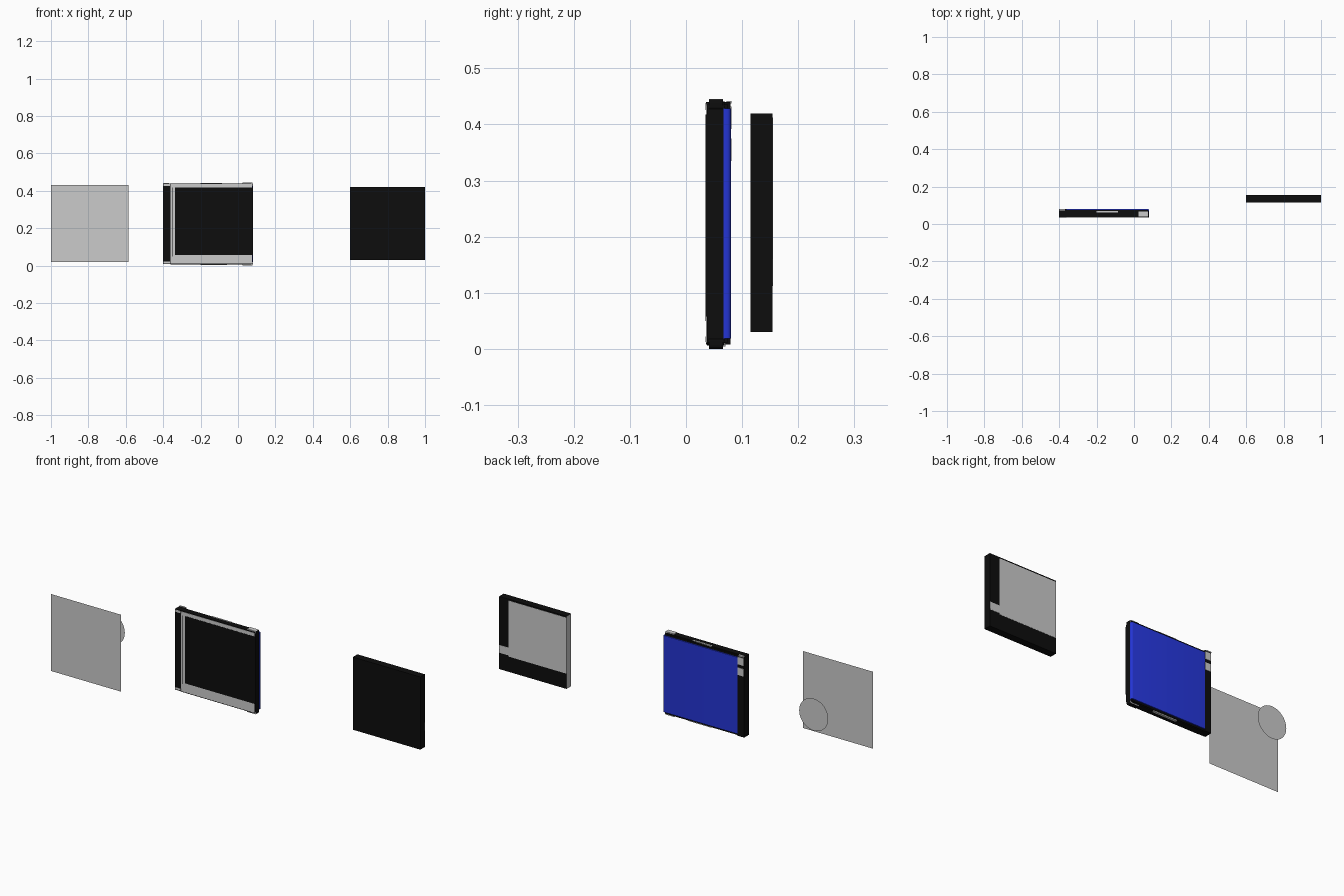
import bpy, bmesh, math
from mathutils import Matrix, Vector

if "Cube" in bpy.data.objects:
    bpy.data.objects.remove(bpy.data.objects["Cube"])


def material(name, rgb):
    m = bpy.data.materials.new(name)
    m.diffuse_color = (*rgb, 1)
    m.use_nodes = True
    m.node_tree.nodes["Principled BSDF"].inputs["Base Color"].default_value = m.diffuse_color
    return m


BLACK = material("black", (0.004, 0.004, 0.004))
GREY = material("light grey", (0.6, 0.6, 0.6))
BLUE = material("blue", (0.018, 0.036, 0.68))


def finish(name, bm, mats):
    me = bpy.data.meshes.new(name)
    bm.to_mesh(me)
    bm.free()
    for m in mats:
        me.materials.append(m)
    ob = bpy.data.objects.new(name, me)
    bpy.context.collection.objects.link(ob)
    return ob


def box(name, x, y, z, *mats, rule=None, bevel=0, bevel_if=None):
    """Box from three ranges; rule maps a face normal to a material index."""
    bm = bmesh.new()
    bmesh.ops.create_cube(bm, size=1)
    size = [r[1] - r[0] for r in (x, y, z)]
    mid = Vector([(r[0] + r[1]) / 2 for r in (x, y, z)])
    bmesh.ops.transform(bm, verts=bm.verts,
                        matrix=Matrix.Translation(mid) @ Matrix.Diagonal((*size, 1)))
    if bevel:
        edges = [e for e in bm.edges
                 if bevel_if((e.verts[0].co + e.verts[1].co) / 2 - mid, e)]
        bmesh.ops.bevel(bm, geom=edges, offset=bevel, segments=3,
                        profile=0.5, affect='EDGES')
    bm.normal_update()
    if rule:
        for f in bm.faces:
            f.material_index = rule(f.normal)
    return finish(name, bm, mats)


# Flat backing sheet, a single face towards the front
bm = bmesh.new()
bm.faces.new([bm.verts.new(c) for c in
              ((-1, -.155, .02), (-.585, -.155, .02), (-.585, -.155, .432), (-1, -.155, .432))])
finish("backing_sheet", bm, [GREY])

# Flat disc behind the sheet
bm = bmesh.new()
bmesh.ops.create_circle(bm, cap_ends=True, segments=48, radius=.086,
                        matrix=Matrix.Translation((-.792, .05, .225))
                        @ Matrix.Rotation(math.pi / 2, 4, 'X'))
finish("disc", bm, [GREY])


# Black slab on the right with grey back panels and grey inner edge
box("slab", (.6, 1), (.115, .154), (.03, .419), BLACK, GREY,
    rule=lambda n: int(n.x < -.5))
box("slab_back_panel", (.6, .943), (.152, .155), (.112, .412), GREY)
box("slab_back_notch", (.943, 1), (.152, .155), (.118, .16), GREY)
box("slab_notch_edge", (.995, 1.0), (.1525, .1552), (.124, .134), GREY)


# Main body: black case with corners rounded in the front plane
box("case", (-.362, .078), (.037, .069), (.006, .440), BLACK,
    bevel=.012, bevel_if=lambda p, e: p.x > 0 and abs(p.z) > .1
    and abs(e.verts[0].co.y - e.verts[1].co.y) > .01)

# Grey front frame and the black screen plate upon it
box("front_frame", (-.362, .074), (.0355, .0385), (.01, .437), GREY)
box("screen", (-.337, .079), (.0345, .039), (.058, .418), BLACK)
box("frame_seam", (-.353, -.350), (.0350, .038), (.05, .418), BLACK)

# Black end grip on the left edge
box("end_grip", (-.4, -.362), (.036, .079), (.008, .440), BLACK)
for i, (z0, z1) in enumerate(((.012, .022), (.426, .438))):
    box(f"grip_front_mark_{i}", (-.398, -.364), (.0350, .038), (z0, z1), GREY)
for i, (z0, z1) in enumerate(((.335, .375), (.392, .432))):
    box(f"grip_back_mark_{i}", (-.397, -.363), (.077, .081), (z0, z1), GREY)
box("grip_top_mark", (-.399, -.368), (.072, .081), (.437, .442), GREY)

# Projecting corner caps, top and bottom
for name, z in (("corner_cap_top", (.425, .445)), ("corner_cap_bottom", (0, .02))):
    box(name, (.025, .079), (.041, .066), z, GREY, BLACK,
        rule=lambda n: int(n.x > .5 or n.z < -.5),
        bevel=.006, bevel_if=lambda p, e: p.x > .01 and
        abs(e.verts[0].co.y - e.verts[1].co.y) > .01)
    zz = (.428, .436) if z[0] > .1 else (.010, .018)
    box(name + "_lip", (-.36, .074), (.066, .074), zz, BLACK)

# Light slots on the upper and lower edges
box("top_slot", (-.20, -.085), (.062, .069), (.435, .442), GREY)
box("bottom_slot", (-.20, -.06), (.060, .070), (.004, .01), GREY)

# Blue back cover, softened along its side edges
cover = box("back_cover", (-.362, .08), (.067, .080), (.018, .428), BLUE,
            bevel=.007, bevel_if=lambda p, e: p.x > .1 and p.y > .003
            and abs(e.verts[0].co.z - e.verts[1].co.z) > .1)
bpy.context.view_layer.objects.active = cover
cover.select_set(True)
bpy.ops.object.shade_smooth_by_angle(angle=math.radians(35))
